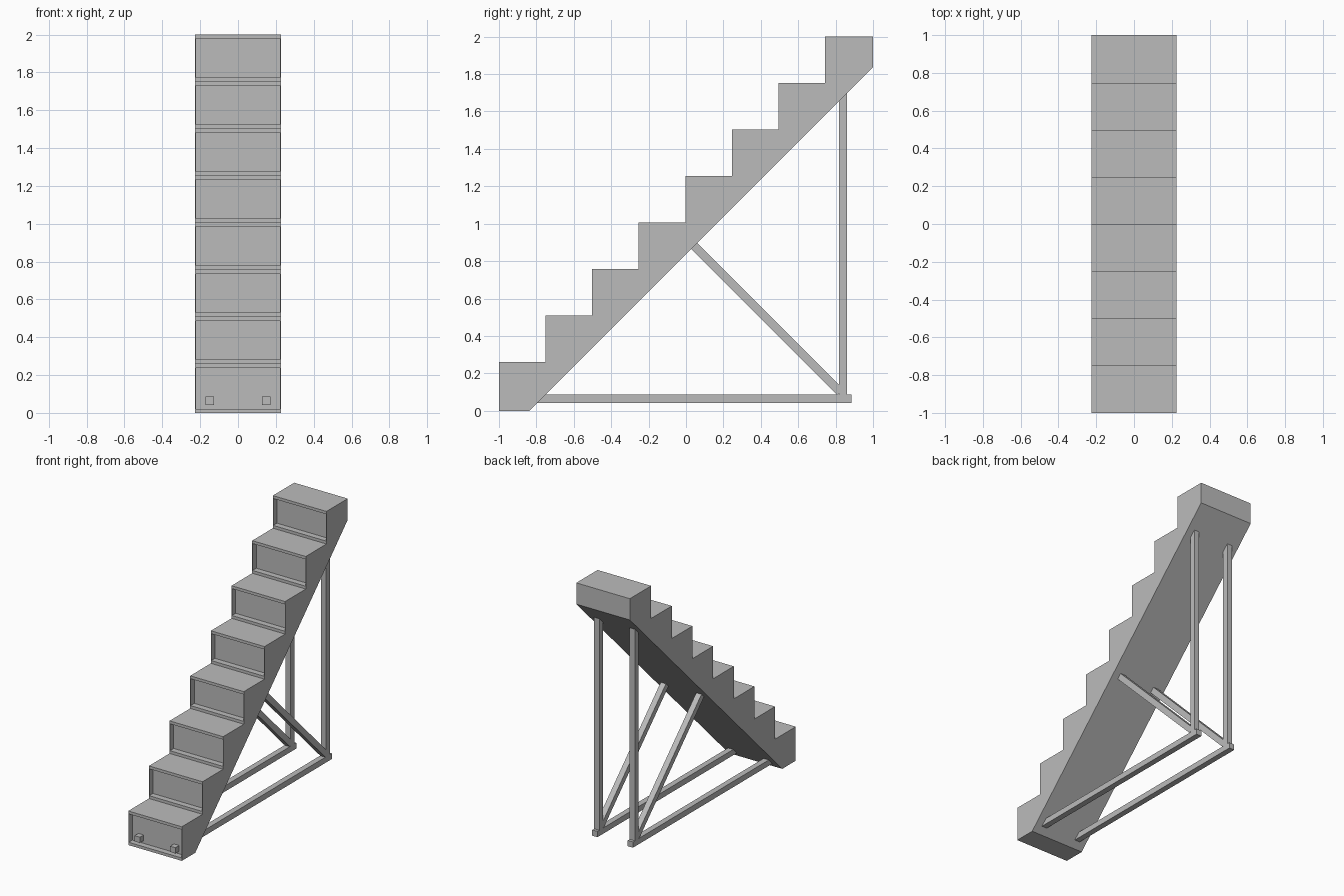
import bpy, bmesh
from mathutils import Vector

if "Cube" in bpy.data.objects:
    bpy.data.objects.remove(bpy.data.objects["Cube"])

STEPS, RUN, RISE, FIRST = 8, 0.249, 0.2486, 0.26
HALF_W, RECESS = 0.226, 0.045

grey = bpy.data.materials.new("plain grey")
grey.diffuse_color = (0.5, 0.5, 0.5, 1)
grey.use_nodes = True
grey.node_tree.nodes["Principled BSDF"].inputs["Base Color"].default_value = grey.diffuse_color


def finish(bm, name):
    bmesh.ops.recalc_face_normals(bm, faces=bm.faces)
    me = bpy.data.meshes.new(name)
    bm.to_mesh(me)
    bm.free()
    me.materials.append(grey)
    ob = bpy.data.objects.new(name, me)
    bpy.context.collection.objects.link(ob)
    return ob


def prism(profile, x0, x1):
    """Closed (y, z) profile extruded along x."""
    bm = bmesh.new()
    face = bm.faces.new([bm.verts.new((x0, y, z)) for y, z in profile])
    ext = bmesh.ops.extrude_face_region(bm, geom=[face])["geom"]
    verts = [v for v in ext if isinstance(v, bmesh.types.BMVert)]
    bmesh.ops.translate(bm, verts=verts, vec=(x1 - x0, 0, 0))
    bmesh.ops.recalc_face_normals(bm, faces=bm.faces)
    return bm


# Staircase body: stepped top, sloping underside
profile = [(-1.0, 0.0)]
for i in range(STEPS):
    top = FIRST + RISE * i
    end = 1.0 if i == STEPS - 1 else -1 + RUN * (i + 1)
    profile += [(-1 + RUN * i, top), (end, top)]
profile += [(1.0, 1.838), (-0.838, 0.0)]
bm = prism(profile, -HALF_W, HALF_W)

# Recessed riser panels with thin side walls and deeper top and bottom lips
bm.normal_update()
risers = [f for f in bm.faces if f.normal.y < -0.95]
bmesh.ops.inset_individual(bm, faces=risers, thickness=0.004)
for f in risers:
    mid = f.calc_center_median().z
    for v in f.verts:
        v.co.z += 0.019 if v.co.z < mid else -0.019
panels = bmesh.ops.extrude_discrete_faces(bm, faces=risers)["faces"]
for f in panels:
    bmesh.ops.translate(bm, verts=f.verts, vec=(0, RECESS, 0))
finish(bm, "staircase")


def beam(name, x, start, end, width=0.044):
    """Square bar between two (y, z) points."""
    a, b = Vector(start), Vector(end)
    d = (b - a).normalized()
    n = Vector((-d.y, d.x)) * width / 2
    finish(prism([a + n, b + n, b - n, a - n], x - width / 2, x + width / 2), name)


# Support frames, one on each side
for side, x in (("left", -0.15), ("right", 0.15)):
    beam(side + "_base_beam", x, (-1.0, 0.064), (0.885, 0.064))
    beam(side + "_post", x, (0.84, 0.07), (0.84, 1.72))
    beam(side + "_brace", x, (0.01, 0.915), (0.825, 0.10))
